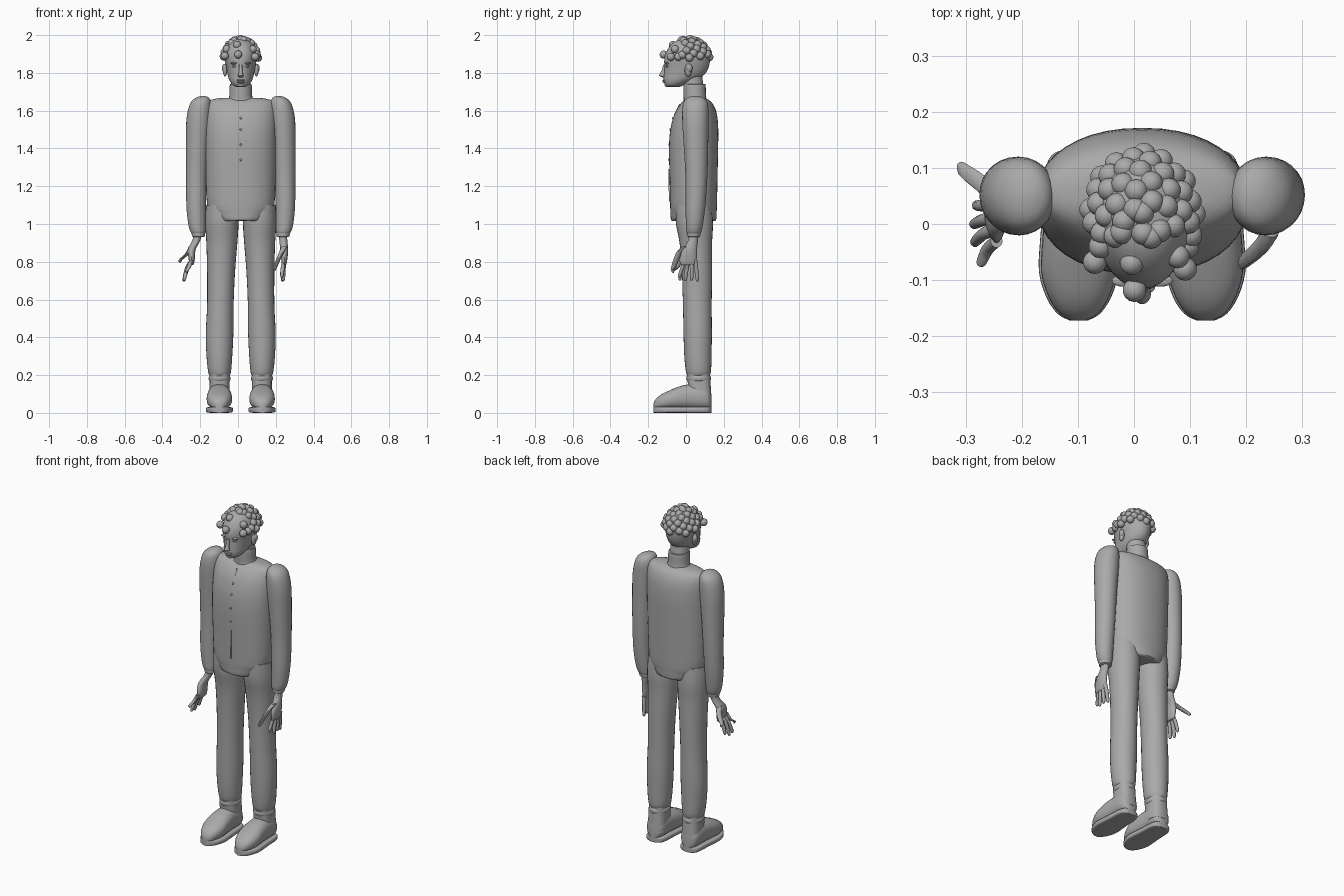
import bpy, bmesh, math
from mathutils import Matrix, Vector

CX = 0.0145  # the figure's own middle line

grey = bpy.data.materials.new("plain_grey")
grey.diffuse_color = (0.4, 0.4, 0.4, 1)


def finish(name, bm, angle=40):
    bmesh.ops.recalc_face_normals(bm, faces=bm.faces)
    me = bpy.data.meshes.new(name)
    bm.to_mesh(me)
    bm.free()
    me.materials.append(grey)
    ob = bpy.data.objects.new(name, me)
    bpy.context.collection.objects.link(ob)
    bpy.ops.object.select_all(action='DESELECT')
    ob.select_set(True)
    bpy.context.view_layer.objects.active = ob
    bpy.ops.object.shade_smooth_by_angle(angle=math.radians(angle))
    return ob


def spline(a, b, c, d, t):
    return [0.5 * (2 * q + (r - p) * t + (2 * p - 5 * q + 4 * r - s) * t * t
                   + (3 * q - p - 3 * r + s) * t ** 3) for p, q, r, s in zip(a, b, c, d)]


def loft(name, rings, seg=28, power=2.0, sub=3, along='z'):
    """Skin rounded rings (height, u, v, radius_u, radius_v) with smooth steps between."""
    rows = []
    n = len(rings)
    for i in range(n - 1):
        for k in range(sub):
            rows.append(spline(rings[max(i - 1, 0)], rings[i], rings[i + 1],
                               rings[min(i + 2, n - 1)], k / sub))
    rows.append(rings[-1])
    bm = bmesh.new()
    loops = []
    for h, u, v, ru, rv in rows:
        loop = []
        for j in range(seg):
            a = 2 * math.pi * j / seg
            c, s = math.cos(a), math.sin(a)
            p = u + max(ru, 0.001) * math.copysign(abs(c) ** (2 / power), c)
            q = v + max(rv, 0.001) * math.copysign(abs(s) ** (2 / power), s)
            loop.append(bm.verts.new((p, q, h) if along == 'z' else (p, h, q)))
        loops.append(loop)
    for lo, hi in zip(loops, loops[1:]):
        for j in range(seg):
            k = (j + 1) % seg
            bm.faces.new((lo[j], lo[k], hi[k], hi[j]))
    bm.faces.new(loops[0])
    bm.faces.new(loops[-1])
    return finish(name, bm)


def balls(name, items, u=14, v=9):
    """Ellipsoids (centre, radii) gathered in one object."""
    bm = bmesh.new()
    for c, r in items:
        m = Matrix.Translation(c) @ Matrix.Diagonal((*r, 1))
        bmesh.ops.create_uvsphere(bm, u_segments=u, v_segments=v, radius=1, matrix=m)
    return finish(name, bm, 80)


# Jacket body
loft("jacket", [(1.015, CX, .04, .10, .10), (1.02, CX, .04, .13, .119), (1.06, CX, .04, .158, .122),
                (1.1, CX, .04, .178, .124), (1.25, CX, .04, .185, .127), (1.4, CX, .04, .188, .13),
                (1.5, CX, .044, .189, .127), (1.58, CX, .051, .188, .113), (1.63, CX, .056, .182, .09),
                (1.655, CX, .057, .165, .066), (1.667, CX, .055, .11, .045)], 40, 2.2)

# Front placket and buttons
for z0, z1 in ((1.12, 1.29), (1.58, 1.635)):
    bm = bmesh.new()
    y0 = -.088 if z0 < 1.4 else -.06
    y1 = -.089 if z0 < 1.4 else -.033
    f = [bm.verts.new((CX + dx, y + dy, z)) for z, y in ((z0, y0), (z1, y1))
         for dx, dy in ((-.003, -.003), (.003, -.003), (.003, .004), (-.003, .004))]
    bmesh.ops.convex_hull(bm, input=f)
    finish("placket", bm)
balls("buttons", [((CX, y, z), (.006, .004, .006)) for z, y in
                  ((1.34, -.09), (1.42, -.09), (1.5, -.084), (1.56, -.07))], 10, 6)

# Neck and collar
loft("neck", [(1.64, CX, .05, .062, .055), (1.7, CX, .045, .054, .052), (1.78, CX, .03, .052, .056)])
loft("collar", [(1.64, CX, .05, .085, .062), (1.665, CX, .048, .064, .06), (1.69, CX, .046, .06, .059),
                (1.735, CX, .045, .058, .059), (1.74, CX, .045, .054, .054)])

# Head
loft("head", [(1.725, CX, -.065, .02, .03), (1.735, CX, -.06, .042, .05), (1.76, CX, -.035, .06, .083),
              (1.79, CX, -.01, .069, .107), (1.83, CX, .003, .077, .117), (1.87, CX, .006, .084, .121),
              (1.91, CX, .01, .085, .115), (1.95, CX, .012, .07, .09), (1.975, CX, .014, .043, .055),
              (1.984, CX, .015, .005, .006)], 32)

# Face
loft("nose", [(1.776, CX, -.115, .008, .010), (1.784, CX, -.124, .016, .018),
              (1.793, CX, -.123, .012, .017), (1.815, CX, -.116, .009, .013),
              (1.845, CX, -.112, .008, .008)], 14)
balls("lips", [((CX, -.113, 1.761), (.024, .012, .005)), ((CX, -.112, 1.752), (.021, .012, .006))])
balls("chin", [((CX, -.096, 1.737), (.022, .018, .013))])
for s in (-1, 1):
    balls("eye", [((CX + s * .031, -.1, 1.835), (.014, .008, .006))])
    balls("brow", [((CX + s * .033, -.101, 1.851), (.022, .011, .006))])
    balls("ear", [((CX + s * .083, .012, 1.815), (.012, .019, .034)),
                  ((CX + s * .088, .018, 1.825), (.012, .016, .022))])

# Curly hair: spiral of balls over the skull, left thin at the forehead
C, R = Vector((CX, .012, 1.867)), Vector((.093, .113, .112))
curls = [Vector((CX, .02, 1.979))]
N = 58
for i in range(1, N):
    h = 1 - .93 * i / N
    a = i * math.pi * (3 - math.sqrt(5))
    d = Vector((math.cos(a) * math.sqrt(1 - h * h), math.sin(a) * math.sqrt(1 - h * h), h))
    if d.y > -.3:
        curls.append(C + Vector((d.x * R.x, d.y * R.y, d.z * R.z)))
curls += [Vector(p) for p in ((-.004, -.07, 1.947), (.001, -.118, 1.897), (.03, -.023, 1.973),
                              (-.022, -.015, 1.968), (.078, -.058, 1.925), (.091, -.08, 1.885),
                              (-.06, -.04, 1.925), (-.07, -.068, 1.89), (.095, -.04, 1.885))]
balls("hair_curls", [(c, (.0215, .0215, .0215)) for c in curls])

# Sleeves, trousers, shoes: one set on each side
for s, side in ((-1, "left"), (1, "right")):
    def at(off):
        return CX + s * off

    loft(side + "_sleeve", [(z, at(o), y, rx, ry) for z, o, y, rx, ry in (
        (1.678, .2, .05, .008, .01), (1.668, .203, .05, .035, .044), (1.635, .212, .05, .057, .066),
        (1.55, .222, .05, .066, .07), (1.4, .23, .053, .06, .064), (1.25, .234, .055, .055, .058),
        (1.1, .236, .05, .052, .053), (1.0, .232, .045, .046, .045), (.955, .226, .042, .038, .038),
        (.95, .226, .042, .028, .028))])
    loft(side + "_cuff", [(.962, at(.226), .042, .036, .037), (.935, at(.224), .041, .034, .034),
                          (.93, at(.224), .041, .025, .027)], sub=1)

    loft(side + "_trouser_leg", [(z, at(o), y, rx, ry) for z, o, y, rx, ry in (
        (1.1, .1, .04, .085, .095), (1.0, .1, .045, .088, .098), (.9, .1, .052, .082, .086),
        (.75, .104, .058, .074, .08), (.57, .108, .06, .07, .076), (.42, .112, .062, .073, .075),
        (.3, .113, .063, .068, .072), (.215, .112, .066, .06, .066), (.195, .112, .066, .05, .056))])

    loft(side + "_boot_shaft", [(.06, at(.112), .08, .056, .056), (.13, at(.112), .072, .053, .06),
                                (.21, at(.112), .066, .052, .06)], power=2.6)
    loft(side + "_ankle_fold", [(.165, at(.112), .068, .05, .056), (.175, at(.112), .068, .057, .064),
                                (.19, at(.112), .067, .057, .064), (.2, at(.112), .067, .05, .056)])
    outline = ((-.172, .012, .05), (-.16, .034, .073), (-.13, .054, .098), (-.085, .067, .12),
               (-.03, .065, .142), (.03, .06, .152), (.09, .057, .145), (.122, .045, .125),
               (.134, .02, .1))
    loft(side + "_shoe", [(y, at(.113), (top + .02) / 2, w, (top - .02) / 2)
                          for y, w, top in outline], power=2.4, along='y')
    loft(side + "_sole", [(y, at(.113), .016, w + .004, .016) for y, w, top in outline],
         power=5, along='y')

# Hands: palm plus five tapered fingers reaching to each tip
hands = {
    "left": ((-.212, -.245), .0, [(-.272, -.068, .74), (-.283, -.032, .70), (-.285, .0, .695),
                                  (-.28, .033, .712)], (-.305, .105, .795)),
    "right": ((.238, .245), .0, [(.236, .06, .695), (.24, .03, .70), (.24, -.003, .697),
                                 (.232, -.034, .715)], (.196, -.075, .755)),
}
for side, ((wx, px), py, tips, thumb) in hands.items():
    loft(side + "_palm", [(.95, wx, .041, .022, .026), (.91, wx + (px - wx) * .3, .036, .021, .027),
                          (.865, px, .02, .021, .038), (.82, px, .012, .017, .045),
                          (.79, px, .01, .012, .041), (.782, px, .01, .006, .032)], 20)
    for tx, ty, tz in tips:
        by = .012 + (ty - .0) * .62
        mx = px + (tx - px) * .6
        loft(side + "_finger", [(.81, px, by, .011, .012), (.77, mx, by + (ty - by) * .4, .011, .011),
                                (tz + .012, tx, ty, .009, .009), (tz, tx, ty, .003, .003)], 10)
    tx, ty, tz = thumb
    by = .035 if ty > 0 else -.008
    loft(side + "_thumb", [(.88, px, by, .016, .016), (.845, px + (tx - px) * .35, by + (ty - by) * .45, .013, .017),
                           (tz + .014, tx, by + (ty - by) * .88, .010, .013), (tz, tx, ty, .004, .004)], 10)
